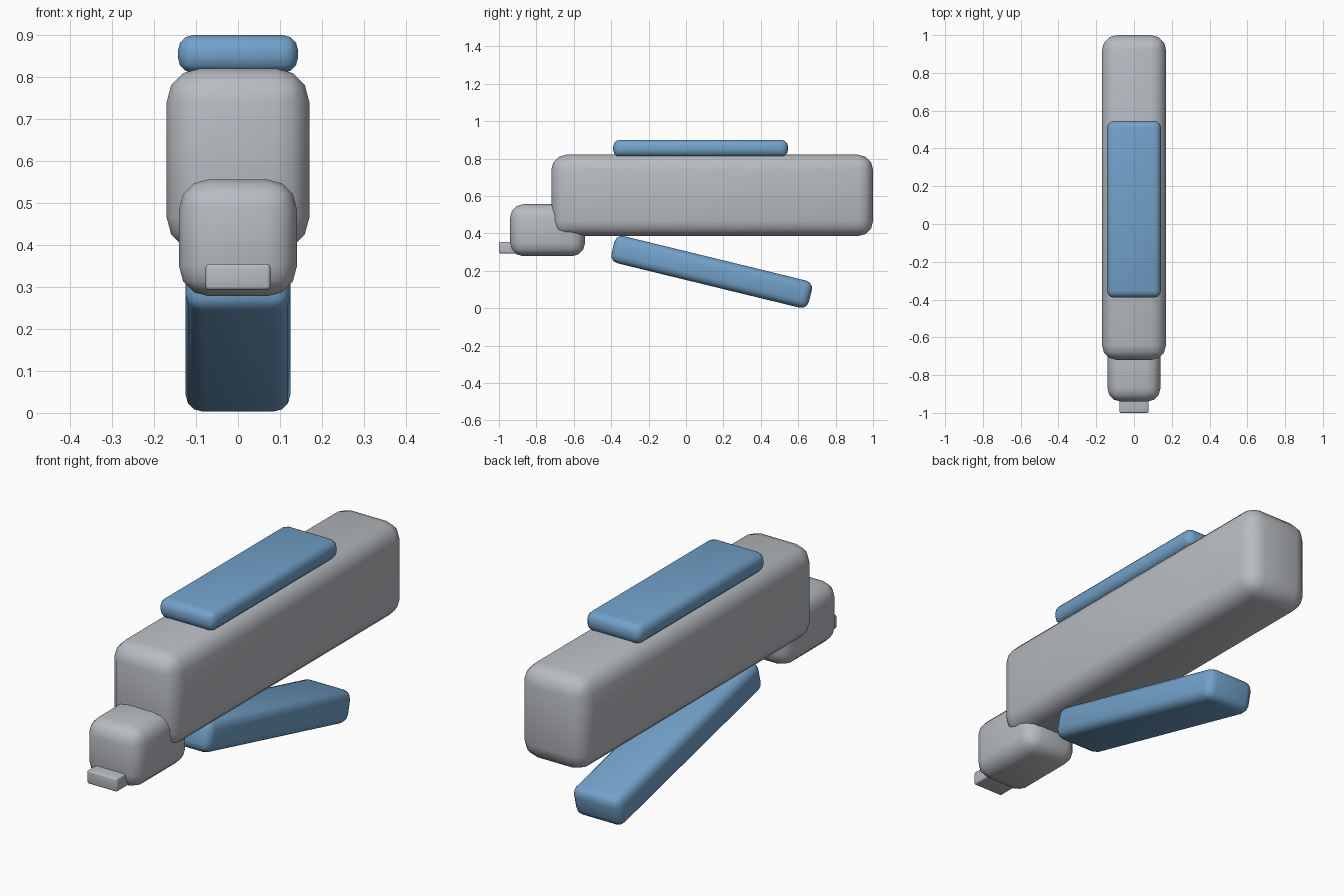
import bpy
import bmesh
import math
from mathutils import Matrix

cube = bpy.data.objects.get("Cube")
if cube:
    bpy.data.objects.remove(cube, do_unlink=True)


def make_material(name, rgb):
    mat = bpy.data.materials.new(name)
    mat.use_nodes = True
    mat.diffuse_color = (*rgb, 1)
    bsdf = next(n for n in mat.node_tree.nodes if n.type == "BSDF_PRINCIPLED")
    bsdf.inputs["Base Color"].default_value = (*rgb, 1)
    return mat


def rounded_box(name, size, center, radius, mat, tilt=0):
    """Smooth box with rounded edges, tilted about the x axis."""
    bm = bmesh.new()
    bmesh.ops.create_cube(bm, size=1, matrix=Matrix.Diagonal((*size, 1)))
    bmesh.ops.bevel(bm, geom=bm.edges[:], offset=radius, segments=3,
                    profile=0.5, affect="EDGES", clamp_overlap=True)
    for face in bm.faces:
        face.smooth = True
    mesh = bpy.data.meshes.new(name)
    bm.to_mesh(mesh)
    bm.free()
    mesh.materials.append(mat)
    obj = bpy.data.objects.new(name, mesh)
    obj.location = center
    obj.rotation_euler.x = math.radians(tilt)
    bpy.context.collection.objects.link(obj)
    return obj


grey = make_material("light grey", (0.48, 0.50, 0.53))
blue = make_material("soft blue", (0.17, 0.36, 0.59))

# Long body with a lower nose block and its small tip
rounded_box("body", (0.34, 1.72, 0.435), (0, 0.14, 0.603), 0.08, grey)
rounded_box("nose_block", (0.28, 0.40, 0.278), (0, -0.74, 0.417), 0.07, grey)
rounded_box("nose_tip", (0.154, 0.14, 0.062), (0, -0.93, 0.324), 0.008, grey)

# Flat pad on top and sloping slab underneath
rounded_box("top_pad", (0.286, 0.935, 0.09), (0, 0.078, 0.855), 0.036, blue)
rounded_box("lower_slab", (0.25, 1.087, 0.149), (0, 0.137, 0.194), 0.042, blue, -13.7)
